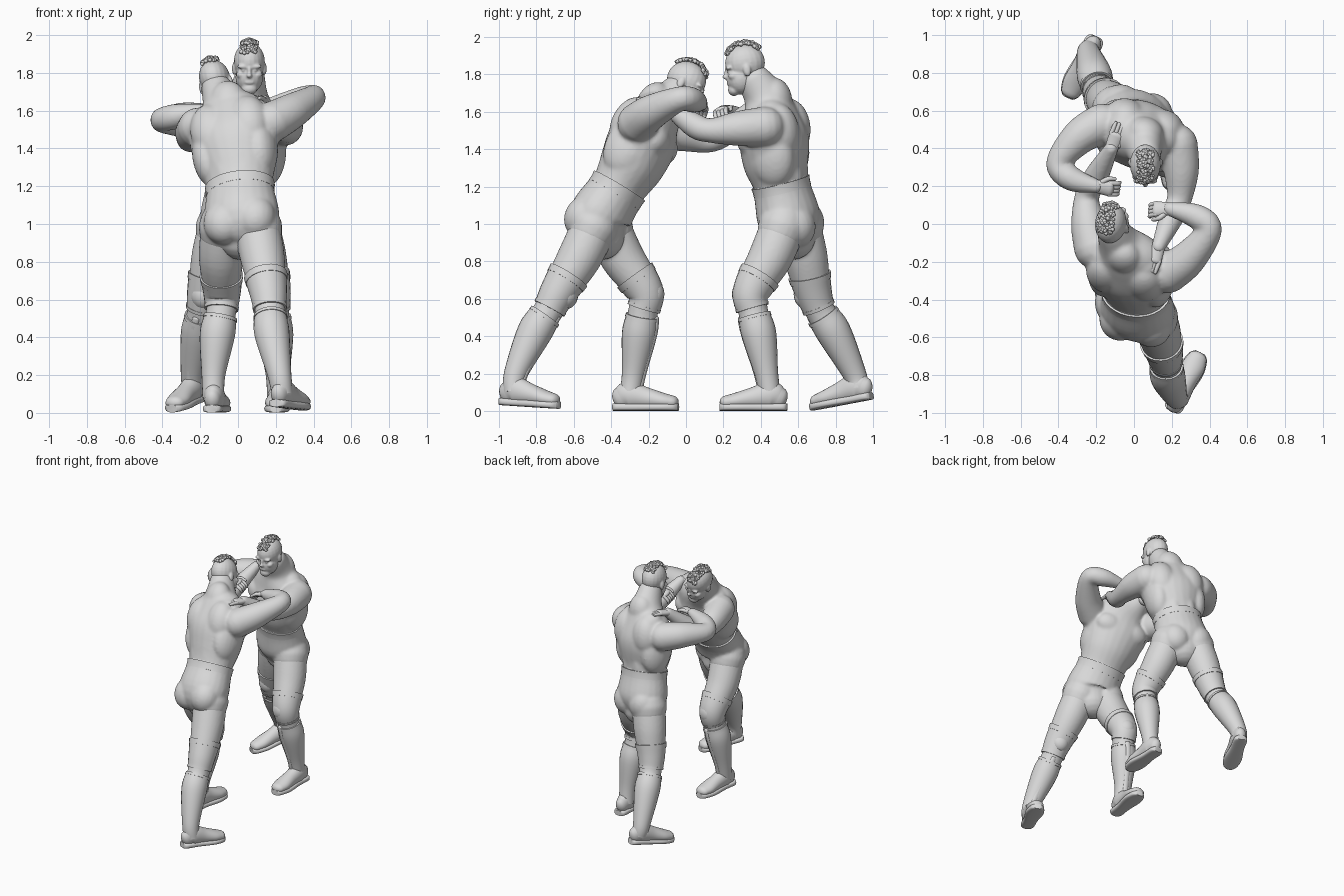
import bpy
import bmesh
import math
import random
from mathutils import Vector, Matrix

random.seed(4)
STEPS = 6
UP = Vector((0, 0, 1))

if "Cube" in bpy.data.objects:
    bpy.data.objects.remove(bpy.data.objects["Cube"])

clay = bpy.data.materials.new("light_grey_clay")
clay.use_nodes = True
clay.diffuse_color = (0.7, 0.7, 0.7, 1)
clay.node_tree.nodes["Principled BSDF"].inputs["Base Color"].default_value = clay.diffuse_color


# ---------- helpers ----------
def finish(name, bm, voxel=0, smooth=3):
    """Turn a bmesh into an object, optionally fusing its pieces together."""
    bmesh.ops.recalc_face_normals(bm, faces=bm.faces)
    mesh = bpy.data.meshes.new(name)
    bm.to_mesh(mesh)
    bm.free()
    mesh.materials.append(clay)
    obj = bpy.data.objects.new(name, mesh)
    bpy.context.collection.objects.link(obj)
    bpy.ops.object.select_all(action="DESELECT")
    obj.select_set(True)
    bpy.context.view_layer.objects.active = obj
    if voxel:
        fuse = obj.modifiers.new("fuse", "REMESH")
        fuse.mode = "VOXEL"
        fuse.voxel_size = voxel
        fuse.use_smooth_shade = True
        relax = obj.modifiers.new("relax", "SMOOTH")
        relax.factor = 0.5
        relax.iterations = smooth
    else:
        bpy.ops.object.shade_smooth_by_angle(angle=math.radians(50))


def curve_at(a, b, c, d, t):
    return (b * 2 + (c - a) * t + (a * 2 - b * 5 + c * 4 - d) * t * t
            + (b * 3 - a - c * 3 + d) * t ** 3) * 0.5


def spline(points, radii):
    """Smooth rings (centre, radii) through the given points."""
    pts = [Vector(p) for p in points]
    rad = [Vector(r) if isinstance(r, tuple) else Vector((r, r)) for r in radii]
    last = len(pts) - 1
    rings = []
    for i in range(last):
        ids = (max(i - 1, 0), i, i + 1, min(i + 2, last))
        for k in range(STEPS):
            t = k / STEPS
            rings.append((curve_at(*[pts[j] for j in ids], t), curve_at(*[rad[j] for j in ids], t)))
    return rings + [(pts[-1], rad[-1])]


def loft(bm, rings, side, rounded=True, grow=0.0, power=1.0, sides=24):
    """Skin a tube over rings; side sets the direction of the first radius."""
    rings = [(c, r + Vector((grow, grow))) for c, r in rings]
    if rounded:
        head, tail = [], []
        d0 = (rings[0][0] - rings[1][0]).normalized()
        d1 = (rings[-1][0] - rings[-2][0]).normalized()
        for k in (0.4, 0.7, 0.9, 0.99):
            s = math.sqrt(1 - k * k)
            head.insert(0, (rings[0][0] + d0 * k * min(rings[0][1]), rings[0][1] * s))
            tail.append((rings[-1][0] + d1 * k * min(rings[-1][1]), rings[-1][1] * s))
        rings = head + rings + tail
    loops = []
    for i, (c, r) in enumerate(rings):
        t = (rings[min(i + 1, len(rings) - 1)][0] - rings[max(i - 1, 0)][0]).normalized()
        s = (side - t * side.dot(t)).normalized()
        f = s.cross(t)
        loop = []
        for k in range(sides):
            a = math.tau * k / sides
            u = math.copysign(abs(math.cos(a)) ** power, math.cos(a))
            v = math.copysign(abs(math.sin(a)) ** power, math.sin(a))
            loop.append(bm.verts.new(c + s * u * r[0] + f * v * r[1]))
        loops.append(loop)
    for a, b in zip(loops, loops[1:]):
        for k in range(sides):
            j = (k + 1) % sides
            bm.faces.new((a[k], a[j], b[j], b[k]))
    bm.faces.new(loops[0])
    bm.faces.new(loops[-1])


def frame(origin, side, up):
    """Matrix with x to the figure's left, y forward and z up."""
    u = Vector(up).normalized()
    s = Vector(side)
    s = (s - u * s.dot(u)).normalized()
    m = Matrix((s, s.cross(u), u)).transposed().to_4x4()
    m.translation = Vector(origin)
    return m


def blob(bm, m, loc, size):
    mat = m @ Matrix.Translation(loc) @ Matrix.Diagonal((*size, 1))
    bmesh.ops.create_uvsphere(bm, u_segments=20, v_segments=14, radius=1, matrix=mat)


# ---------- body parts ----------
TORSO_R = [(0.13, 0.11), (0.19, 0.155), (0.172, 0.142), (0.208, 0.172),
           (0.24, 0.18), (0.205, 0.145), (0.115, 0.115), (0.085, 0.095)]
LEG_R = [0.12, 0.118, 0.094, 0.08, 0.088, 0.058, 0.052]
ARM_R = [0.108, 0.094, 0.066, 0.066, 0.038]


def build_hand(name, wrist, tip, palm, curl, thumb):
    w, d = Vector(wrist), (Vector(tip) - Vector(wrist)).normalized()
    n = Vector(palm)
    n = (n - d * n.dot(d)).normalized()
    s = d.cross(n) * thumb
    bm = bmesh.new()
    loft(bm, spline([w - d * 0.02, w + d * 0.03, w + d * 0.075],
                    [(0.032, 0.029), (0.038, 0.023), (0.041, 0.02)]), s)
    for i in range(4):
        base = w + d * 0.075 + s * (i - 1.5) * 0.02
        mid = base + d * 0.035 + n * 0.03 * curl
        end = mid + d * 0.03 * (1 - curl) + n * 0.03 * curl
        loft(bm, spline([base, mid, end], [0.013, 0.012, 0.009]), s, sides=10)
    root = w + d * 0.03 + s * 0.03
    loft(bm, spline([root, root + s * 0.022 + d * 0.025, root + s * 0.025 + d * 0.06 + n * 0.015],
                    [0.016, 0.013, 0.01]), n, sides=10)
    finish(name, bm)


def build_foot(name, heel, toe):
    heel, toe = Vector(heel), Vector(toe)
    across = (toe - heel).cross(UP)
    at = lambda t, h: heel.lerp(toe, t) + UP * h
    bm = bmesh.new()
    loft(bm, spline([at(0.12, 0.07), at(0.25, 0.085), at(0.5, 0.07), at(0.75, 0.055), at(0.9, 0.048)],
                    [(0.044, 0.06), (0.056, 0.075), (0.055, 0.058), (0.062, 0.044), (0.052, 0.036)]), across)
    finish(name + "_shoe", bm)
    bm = bmesh.new()
    widths = [(0, 0.03), (0.07, 0.05), (0.35, 0.052), (0.7, 0.067), (0.92, 0.053), (1, 0.028)]
    loft(bm, spline([at(t, 0.022) for t, _ in widths], [(w, 0.02) for _, w in widths]),
         across, rounded=False, power=0.6)
    finish(name + "_sole", bm)


def build_head(name, centre, side, up):
    m = frame(centre, side, up)
    bm = bmesh.new()
    blob(bm, m, (0, -0.01, 0.03), (0.082, 0.107, 0.1))       # cranium
    blob(bm, m, (0, 0.025, -0.05), (0.073, 0.076, 0.085))    # jaw
    blob(bm, m, (0, 0.07, -0.105), (0.042, 0.032, 0.032))    # chin
    blob(bm, m, (0, 0.102, -0.028), (0.015, 0.02, 0.014))    # nose tip
    blob(bm, m, (0, 0.092, -0.008), (0.011, 0.015, 0.028))   # nose bridge
    blob(bm, m, (0, 0.09, -0.066), (0.028, 0.014, 0.013))    # lips
    for s in (-1, 1):
        blob(bm, m, (s * 0.032, 0.08, 0.016), (0.034, 0.017, 0.012))   # brow
        blob(bm, m, (s * 0.03, 0.08, -0.004), (0.014, 0.012, 0.009))   # eye
        blob(bm, m, (s * 0.044, 0.06, -0.03), (0.026, 0.029, 0.022))   # cheek
        blob(bm, m, (s * 0.08, -0.015, -0.01), (0.012, 0.021, 0.034))  # ear
    finish(name + "_head", bm, 0.006, 3)
    bm = bmesh.new()
    for i in range(220):
        a = math.radians(random.uniform(35, 140))
        x = random.uniform(-0.042, 0.042)
        r = random.uniform(0.006, 0.013)
        lift = 0.1 + 0.018 * math.sin(a) - abs(x) * 0.4
        loc = (x, -0.01 + (lift + 0.008) * math.cos(a), 0.03 + lift * math.sin(a))
        bmesh.ops.create_icosphere(bm, subdivisions=1, radius=r, matrix=m @ Matrix.Translation(loc))
    finish(name + "_mohawk", bm)


def build_wrestler(name, side, torso, legs, arms, feet):
    side = Vector(side)
    trunk = spline(torso, TORSO_R)
    leg_rings = [spline(leg, LEG_R) for leg in legs]
    chest = frame(torso[4], side, Vector(torso[4]) - Vector(torso[2]))
    hips = frame(torso[1], side, Vector(torso[2]) - Vector(torso[1]))

    # skin: torso, limbs and muscle masses fused into one surface
    bm = bmesh.new()
    loft(bm, trunk, side)
    for rings in leg_rings:
        loft(bm, rings, side)
    for arm in arms:
        loft(bm, spline(arm, ARM_R), UP)
    for s in (-1, 1):
        blob(bm, chest, (s * 0.095, 0.1, 0.01), (0.11, 0.072, 0.085))     # chest muscle
        blob(bm, chest, (s * 0.105, -0.075, 0.04), (0.11, 0.1, 0.15))     # shoulder blade
        blob(bm, chest, (s * 0.145, -0.015, -0.08), (0.085, 0.125, 0.17))  # side of back
        blob(bm, chest, (s * 0.055, -0.075, -0.17), (0.06, 0.07, 0.18))   # lower back
        blob(bm, chest, (s * 0.085, -0.03, 0.14), (0.11, 0.09, 0.08))     # neck slope
        for k in range(3):
            blob(bm, chest, (s * 0.042, 0.12 - k * 0.009, -0.11 - k * 0.07), (0.042, 0.04, 0.036))
    blob(bm, chest, (0, -0.045, 0.2), (0.1, 0.085, 0.12))                 # back of neck
    finish(name + "_body", bm, 0.01, 10)

    # trunks and waistband
    bm = bmesh.new()
    loft(bm, trunk[:STEPS * 2 + 1], side, grow=0.011)
    for rings, s in zip(leg_rings, (1, -1)):
        loft(bm, rings[:2], side, grow=0.012)
        blob(bm, hips, (s * 0.085, -0.055, -0.04), (0.11, 0.105, 0.12))
    finish(name + "_trunks", bm, 0.01, 8)
    bm = bmesh.new()
    loft(bm, trunk[STEPS * 2 - 1:STEPS * 2 + 2], side, rounded=False, grow=0.012, sides=32)
    finish(name + "_waistband", bm)

    for rings, foot, label in zip(leg_rings, feet, ("left", "right")):
        # knee pad with a raised cap and rolled edges
        bm = bmesh.new()
        a, b = STEPS + 3, STEPS * 3
        loft(bm, rings[a:b], side, rounded=False, grow=0.006)
        for i in (a, b - 2):
            loft(bm, rings[i:i + 2], side, rounded=False, grow=0.009)
        knee = frame(rings[STEPS * 2][0], side, UP)
        blob(bm, knee, (0, 0.04, -0.015), (0.07, 0.066, 0.08))
        finish(f"{name}_{label}_knee_pad", bm)
        # boot shaft with a rolled top and a laced front ridge
        bm = bmesh.new()
        loft(bm, rings[b + 1:], side, rounded=False, grow=0.005)
        loft(bm, rings[b + 1:b + 3], side, rounded=False, grow=0.009)
        ridge = [(c + knee.col[1].xyz * r[1], Vector((0.02, 0.012))) for c, r in rings[b + 2:]]
        loft(bm, ridge, side, sides=12)
        finish(f"{name}_{label}_boot", bm)
        build_foot(f"{name}_{label}", *foot)


# ---------- front wrestler, leaning in with the right leg back ----------
build_wrestler(
    "front_wrestler", (-0.95, 0.3, 0),
    torso=[(0.02, -0.45, 0.93), (0.02, -0.46, 1.03), (0.01, -0.37, 1.18), (0, -0.29, 1.32),
           (-0.02, -0.23, 1.45), (-0.04, -0.17, 1.56), (-0.08, -0.1, 1.64), (-0.11, -0.04, 1.71)],
    legs=[[(-0.075, -0.42, 0.99), (-0.09, -0.34, 0.82), (-0.085, -0.22, 0.64), (-0.09, -0.23, 0.53),
           (-0.11, -0.25, 0.41), (-0.13, -0.28, 0.2), (-0.13, -0.3, 0.08)],
          [(0.1, -0.49, 0.99), (0.13, -0.57, 0.82), (0.16, -0.68, 0.64), (0.17, -0.74, 0.53),
           (0.18, -0.81, 0.42), (0.22, -0.91, 0.2), (0.235, -0.92, 0.1)]],
    arms=[[(-0.21, -0.13, 1.51), (-0.24, 0, 1.48), (-0.25, 0.14, 1.45), (-0.2, 0.25, 1.52), (-0.12, 0.4, 1.66)],
          [(0.18, -0.26, 1.54), (0.29, -0.18, 1.6), (0.4, -0.03, 1.67), (0.33, 0.04, 1.66), (0.19, 0.08, 1.64)]],
    feet=[((-0.14, -0.39, 0), (-0.09, -0.04, 0)), ((0.2, -0.99, 0.03), (0.35, -0.68, 0.01))])
build_head("front_wrestler", (-0.115, 0, 1.74), (-0.97, 0.15, -0.2), (-0.2, 0.4, 0.9))
build_hand("front_wrestler_left_hand", (-0.12, 0.4, 1.66), (-0.07, 0.52, 1.69), (0, 0.2, -1), 0.15, -1)
build_hand("front_wrestler_right_hand", (0.19, 0.08, 1.64), (0.1, 0.08, 1.62), (-0.2, -0.3, -1), 0.8, 1)

# ---------- back wrestler, upright with the right leg back ----------
build_wrestler(
    "back_wrestler", (0.95, -0.3, 0),
    torso=[(0, 0.57, 0.93), (0, 0.55, 1.03), (0.01, 0.51, 1.2), (0.02, 0.48, 1.33),
           (0.03, 0.47, 1.46), (0.04, 0.45, 1.58), (0.05, 0.42, 1.68), (0.06, 0.37, 1.76)],
    legs=[[(0.1, 0.52, 0.99), (0.14, 0.45, 0.82), (0.18, 0.35, 0.64), (0.19, 0.36, 0.53),
           (0.2, 0.39, 0.41), (0.21, 0.43, 0.2), (0.21, 0.45, 0.08)],
          [(-0.09, 0.6, 0.99), (-0.13, 0.64, 0.82), (-0.17, 0.68, 0.64), (-0.19, 0.72, 0.53),
           (-0.21, 0.79, 0.42), (-0.24, 0.9, 0.2), (-0.235, 0.92, 0.12)]],
    arms=[[(0.23, 0.42, 1.52), (0.25, 0.28, 1.51), (0.24, 0.13, 1.5), (0.2, 0.04, 1.53), (0.13, -0.12, 1.65)],
          [(-0.17, 0.53, 1.53), (-0.29, 0.46, 1.55), (-0.4, 0.32, 1.55), (-0.33, 0.24, 1.57), (-0.2, 0.2, 1.6)]],
    feet=[((0.22, 0.54, 0), (0.2, 0.18, 0)), ((-0.2, 0.99, 0.06), (-0.35, 0.67, 0))])
build_head("back_wrestler", (0.06, 0.31, 1.83), (1, 0, 0), (0, -0.15, 1))
build_hand("back_wrestler_left_hand", (0.13, -0.12, 1.65), (0.09, -0.23, 1.67), (0, -0.2, -1), 0.15, -1)
build_hand("back_wrestler_right_hand", (-0.2, 0.2, 1.6), (-0.1, 0.18, 1.61), (0.2, 0.3, -1), 0.8, 1)
